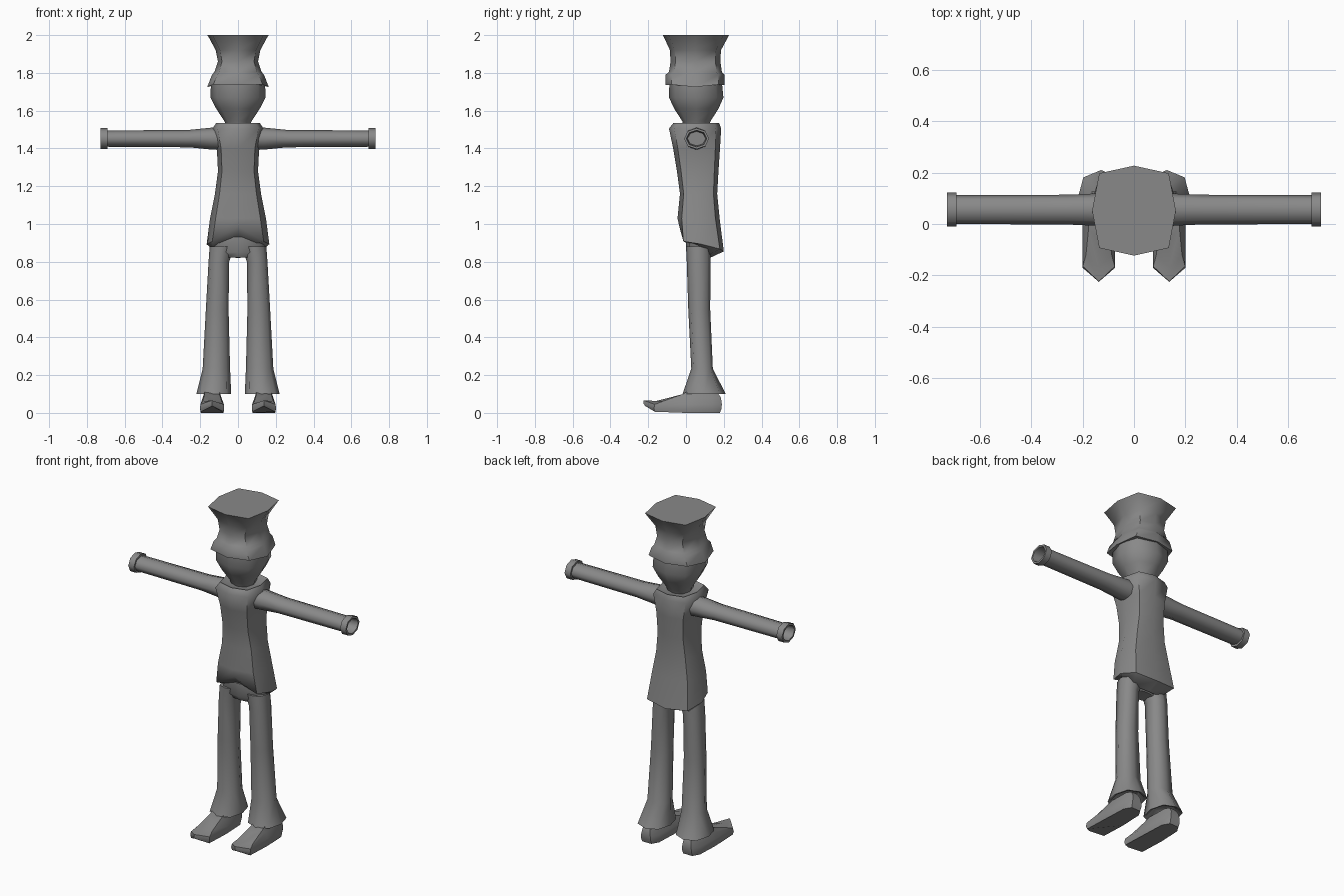
import bpy, bmesh, math

grey = bpy.data.materials.new("plain grey")
grey.diffuse_color = (0.25, 0.25, 0.25, 1)
DIRS = [(1, 0), (1, 1), (0, 1), (-1, 1), (-1, 0), (-1, -1), (0, -1), (1, -1)]


def ring(x0, x1, y0, y1, z, d=0.75):
    """Eight-sided ring; z is a number or five heights: front, front corner, side, back corner, back."""
    cx, cy, rx, ry = (x0 + x1) / 2, (y0 + y1) / 2, (x1 - x0) / 2, (y1 - y0) / 2
    pts = []
    for u, v in DIRS:
        f = d if u and v else 1
        if isinstance(z, (int, float)):
            h = z
        else:
            h = z[2 + (v if u else 2 * v)]
        pts.append((cx + u * f * rx, cy + v * f * ry, h))
    return pts


def loft(name, rings, cap_start=True, cap_end=True, mirror=False, angle=58):
    bm = bmesh.new()
    rows = [[bm.verts.new(p) for p in r] for r in rings]
    n = len(rows[0])
    for a, b in zip(rows, rows[1:]):
        for i in range(n):
            j = (i + 1) % n
            bm.faces.new((a[i], a[j], b[j], b[i]))
    if cap_start:
        bm.faces.new(rows[0][::-1])
    if cap_end:
        bm.faces.new(rows[-1])
    bmesh.ops.recalc_face_normals(bm, faces=bm.faces)
    me = bpy.data.meshes.new(name)
    bm.to_mesh(me)
    bm.free()
    me.materials.append(grey)
    ob = bpy.data.objects.new(name, me)
    bpy.context.collection.objects.link(ob)
    bpy.ops.object.select_all(action='DESELECT')
    ob.select_set(True)
    bpy.context.view_layer.objects.active = ob
    bpy.ops.object.shade_smooth_by_angle(angle=math.radians(angle))
    if mirror:
        ob.modifiers.new("Mirror", 'MIRROR')
    return ob


def sym(w, y0, y1, z, d=0.75):
    return ring(-w, w, y0, y1, z, d)


# Flared hat with a sloping brim band
brim_low = (1.735, 1.738, 1.725, 1.738, 1.735)
loft("hat", [
    sym(0.13, -0.08, 0.18, 1.74),
    sym(0.163, -0.108, 0.203, brim_low, 0.8),
    sym(0.138, -0.108, 0.203, 1.79, 0.8),
    sym(0.125, -0.09, 0.19, 1.805, 0.8),
    sym(0.106, -0.082, 0.182, 1.86, 0.8),
    sym(0.118, -0.085, 0.185, 1.92, 0.8),
    sym(0.153, -0.115, 0.22, 1.985, 0.83),
    sym(0.163, -0.123, 0.227, 2.0, 0.83)])

# Head tapering to the chin
loft("head", [
    sym(0.06, -0.01, 0.12, 1.51),
    sym(0.072, -0.02, 0.13, 1.545),
    sym(0.115, -0.062, 0.172, 1.61),
    sym(0.146, -0.09, 0.198, 1.67),
    sym(0.143, -0.088, 0.19, 1.75)])

# Coat with a raised front hem and a longer back, closed in toward the legs
loft("coat", [
    sym(0.13, 0.0, 0.125, (0.94, 0.90, 0.87, 0.83, 0.82)),
    sym(0.166, -0.035, 0.2, (0.985, 0.908, 0.893, 0.868, 0.855), 0.82),
    sym(0.148, -0.045, 0.178, 1.03, 0.8),
    sym(0.122, -0.032, 0.165, 1.16, 0.8),
    sym(0.106, -0.048, 0.172, 1.28, 0.8),
    sym(0.112, -0.068, 0.18, 1.40, 0.8),
    sym(0.135, -0.09, 0.186, 1.505, 0.8),
    sym(0.115, -0.066, 0.175, 1.536, 0.8),
    sym(0.095, -0.045, 0.155, 1.525, 0.8)])

# Sleeves with hollow cuffs
def sleeve(x, ry, rz, zc=1.452):
    return [(x, 0.056 + ry * math.cos(i * math.pi / 4),
             zc + rz * math.sin(i * math.pi / 4)) for i in range(8)]

loft("sleeve", [
    sleeve(0.08, 0.065, 0.06), sleeve(0.14, 0.063, 0.058), sleeve(0.26, 0.058, 0.046),
    sleeve(0.69, 0.056, 0.043), sleeve(0.69, 0.066, 0.056), sleeve(0.728, 0.066, 0.056),
    sleeve(0.728, 0.054, 0.044), sleeve(0.66, 0.048, 0.038)], mirror=True)

# Hips joining the two trouser legs
loft("hips", [
    sym(0.11, 0.02, 0.11, 0.822),
    sym(0.145, 0.002, 0.128, 0.85),
    sym(0.14, 0.0, 0.13, 0.93)])

# Flared trouser legs, hollow at the hem
loft("trouser_leg", [
    ring(0.065, 0.175, 0.04, 0.15, 0.15),
    ring(0.05, 0.205, -0.005, 0.195, 0.105),
    ring(0.036, 0.22, -0.018, 0.21, 0.1),
    ring(0.042, 0.187, 0.028, 0.142, 0.235),
    ring(0.05, 0.17, 0.012, 0.128, 0.55),
    ring(0.047, 0.156, 0.004, 0.13, 0.8),
    ring(0.02, 0.15, 0.0, 0.13, 0.88)], mirror=True)


# Pointed shoes with upturned toes
def shoe_ring(w, toe, ball, heel, zt, zb, zh):
    c = 0.137
    half = [(0, toe, zt), (w, ball, zb), (w, 0.0, zh), (w * 0.9, 0.14, zh), (w * 0.5, heel, zh)]
    return [(c + x, y, z) for x, y, z in half] + [(c - x, y, z) for x, y, z in half[:0:-1]]

loft("shoe", [
    shoe_ring(0.06, -0.215, -0.165, 0.18, 0.036, 0.006, 0.0),
    shoe_ring(0.064, -0.225, -0.17, 0.187, 0.048, 0.024, 0.02),
    shoe_ring(0.062, -0.224, -0.165, 0.19, 0.066, 0.045, 0.045),
    shoe_ring(0.05, -0.17, -0.12, 0.185, 0.06, 0.062, 0.08),
    shoe_ring(0.04, -0.06, -0.02, 0.165, 0.088, 0.098, 0.11)], mirror=True, angle=40)
